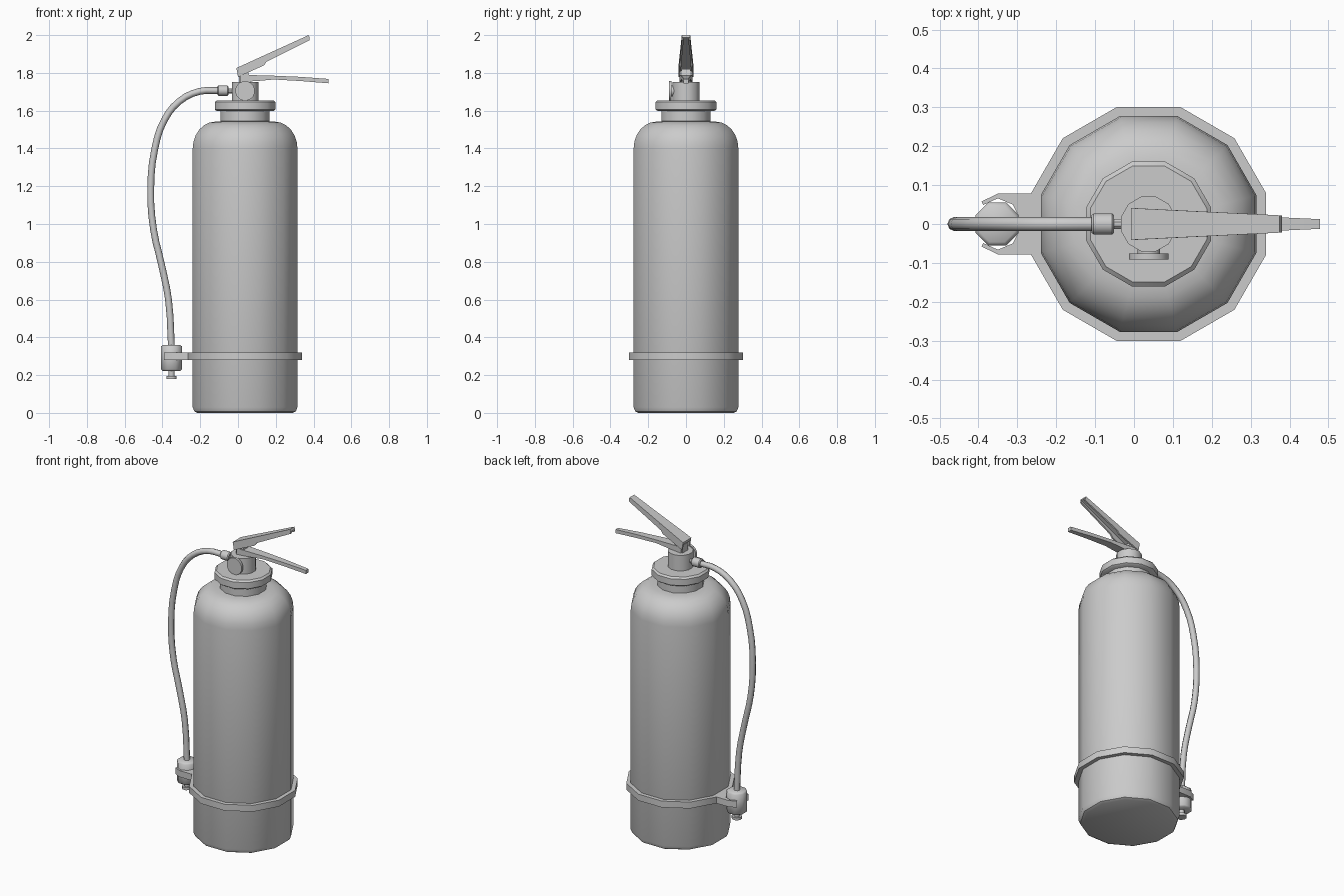
import bpy, bmesh, math
from mathutils import Vector, Matrix

cube = bpy.data.objects.get("Cube")
if cube:
    bpy.data.objects.remove(cube, do_unlink=True)

AXIS = 0.0375   # x of the cylinder axis
HOSE_X = -0.352  # x of the nozzle axis

grey = bpy.data.materials.new("light_grey")
grey.use_nodes = True
grey.diffuse_color = (0.6, 0.6, 0.6, 1)
bsdf = next(n for n in grey.node_tree.nodes if n.type == 'BSDF_PRINCIPLED')
bsdf.inputs["Base Color"].default_value = grey.diffuse_color


def finish(name, bm, angle=40):
    """Turn a bmesh into a shaded object."""
    bmesh.ops.remove_doubles(bm, verts=bm.verts, dist=1e-5)
    bmesh.ops.recalc_face_normals(bm, faces=bm.faces)
    mesh = bpy.data.meshes.new(name)
    bm.to_mesh(mesh)
    bm.free()
    obj = bpy.data.objects.new(name, mesh)
    bpy.context.collection.objects.link(obj)
    mesh.materials.append(grey)
    bpy.ops.object.select_all(action='DESELECT')
    obj.select_set(True)
    bpy.context.view_layer.objects.active = obj
    bpy.ops.object.shade_smooth_by_angle(angle=math.radians(angle))
    return obj


def lathe(name, profile, origin, sides=12, axis='Z', closed=False, angle=40):
    """Spin a (radius, height) profile; flats face the main directions."""
    bm = bmesh.new()
    rings = []
    for r, h in profile:
        ring = []
        for i in range(sides):
            a = 2 * math.pi * (i + 0.5) / sides
            ring.append(bm.verts.new((r * math.cos(a), r * math.sin(a), h)))
        rings.append(ring)
    pairs = list(zip(rings, rings[1:]))
    if closed:
        pairs.append((rings[-1], rings[0]))
    else:
        bm.faces.new(rings[0])
        bm.faces.new(rings[-1])
    for lo, hi in pairs:
        for i in range(sides):
            j = (i + 1) % sides
            bm.faces.new((lo[i], lo[j], hi[j], hi[i]))
    turn = {'Z': Matrix(), 'X': Matrix.Rotation(math.pi / 2, 4, 'Y'),
            'Y': Matrix.Rotation(math.pi / 2, 4, 'X')}[axis]
    bm.transform(Matrix.Translation(origin) @ turn)
    return finish(name, bm, angle)


def prism(name, outline, place, low, high):
    """Extrude an outline; place maps (u, v, side) to a 3D point."""
    bm = bmesh.new()
    a = [bm.verts.new(place(u, v, low)) for u, v in outline]
    b = [bm.verts.new(place(u, v, high)) for u, v in outline]
    bm.faces.new(a)
    bm.faces.new(b)
    for i in range(len(a)):
        j = (i + 1) % len(a)
        bm.faces.new((a[i], a[j], b[j], b[i]))
    return finish(name, bm, 30)


# Cylinder body with rounded shoulder and foot
shoulder = [(0.162 + 0.125 * math.cos(t), 1.40 + 0.142 * math.sin(t))
            for t in (math.radians(d) for d in range(0, 91, 15))]
lathe("body", [(0.262, 0), (0.278, 0.008), (0.287, 0.03)] + shoulder + [(0.12, 1.545)],
      (AXIS, 0, 0))

# Neck, collar and valve
lathe("neck", [(0.134, 1.53), (0.134, 1.61)], (AXIS, 0, 0))
lathe("collar", [(0.155, 1.598), (0.166, 1.606), (0.166, 1.645), (0.155, 1.655)],
      (AXIS, 0, 0))
lathe("valve", [(0.073, 1.65), (0.073, 1.752)], (AXIS, 0, 0))

# Pressure gauge on the front of the valve
lathe("gauge_stem", [(0.03, 0), (0.03, 0.085)], (AXIS, 0, 1.705), axis='Y')
lathe("gauge", [(0.052, 0.076), (0.052, 0.091)], (AXIS, 0, 1.705), 16, 'Y')


# Levers taper in width toward the tip
def upper_width(x):
    return 0.041 - 0.05 * max(x, 0)


def lower_width(x):
    return 0.034 - 0.045 * max(x, 0)


prism("upper_lever_plate", [(-0.008, 1.826), (0.374, 2.0), (0.38, 1.987), (-0.006, 1.811)],
      lambda x, z, s: (x, s * upper_width(x), z), -1, 1)
wall = [(-0.007, 1.822), (0.376, 1.995), (0.38, 1.974), (0.15, 1.858),
        (0.138, 1.84), (0.0, 1.778)]
for name, side in (("upper_lever_left", 1), ("upper_lever_right", -1)):
    prism(name, wall, lambda x, z, t: (x, side * (upper_width(x) - t), z), 0, 0.01)
prism("lever_pivot", [(0.005, 1.74), (0.005, 1.80), (0.05, 1.82), (0.07, 1.74)],
      lambda x, z, s: (x, s * 0.025, z), -1, 1)
prism("lower_lever", [(0.012, 1.752), (0.012, 1.79), (0.19, 1.785), (0.33, 1.779),
                      (0.478, 1.768), (0.478, 1.745), (0.33, 1.757), (0.19, 1.765),
                      (0.10, 1.757)],
      lambda x, z, s: (x, s * lower_width(x), z), -1, 1)

# Hose connector on the right of the valve
lathe("hose_port", [(0.014, -0.06), (0.014, 0.0)], (0, 0, 1.705), 8, 'X')
lathe("hose_connector", [(0.023, -0.109), (0.028, -0.104), (0.028, -0.056), (0.023, -0.051)],
      (0, 0, 1.706), axis='X')

# Hose as a swept curve, then made a mesh
path = [(-0.1, 1.706), (-0.204, 1.702), (-0.31, 1.65), (-0.39, 1.55), (-0.44, 1.40),
        (-0.462, 1.185), (-0.447, 0.97), (-0.405, 0.785), (-0.368, 0.60), (HOSE_X, 0.34)]
curve = bpy.data.curves.new("hose_path", 'CURVE')
curve.dimensions = '3D'
curve.bevel_depth = 0.018
curve.bevel_resolution = 2
curve.resolution_u = 3
spline = curve.splines.new('BEZIER')
spline.bezier_points.add(len(path) - 1)
for point, (x, z) in zip(spline.bezier_points, path):
    point.co = (x, 0, z)
    point.handle_left_type = point.handle_right_type = 'AUTO'
temp = bpy.data.objects.new("hose_path", curve)
bpy.context.collection.objects.link(temp)
bpy.context.view_layer.update()
bm = bmesh.new()
bm.from_mesh(temp.to_mesh())
temp.to_mesh_clear()
bpy.data.objects.remove(temp, do_unlink=True)
finish("hose", bm, 60)

# Nozzle with a small tip
lathe("nozzle", [(0.05, 0.222), (0.06, 0.23), (0.06, 0.352), (0.05, 0.36)],
      (HOSE_X, 0, 0), 8, angle=50)
lathe("nozzle_stem", [(0.017, 0.19), (0.017, 0.23)], (HOSE_X, 0, 0), 8, angle=50)
lathe("nozzle_tip", [(0.03, 0.18), (0.03, 0.196)], (HOSE_X, 0, 0), 8, angle=50)

# Strap around the body and the open clip that holds the nozzle
lathe("strap", [(0.28, 0.28), (0.312, 0.28), (0.312, 0.32), (0.28, 0.32)],
      (AXIS, 0, 0), closed=True)
half = [(-0.245, 0.078), (-0.35, 0.078), (-0.392, 0.058), (-0.388, 0.049),
        (-0.35, 0.066), (-0.312, 0.05), (-0.297, 0.02)]
prism("nozzle_clip", half + [(x, -y) for x, y in reversed(half)],
      lambda x, y, z: (x, y, z), 0.28, 0.32)
